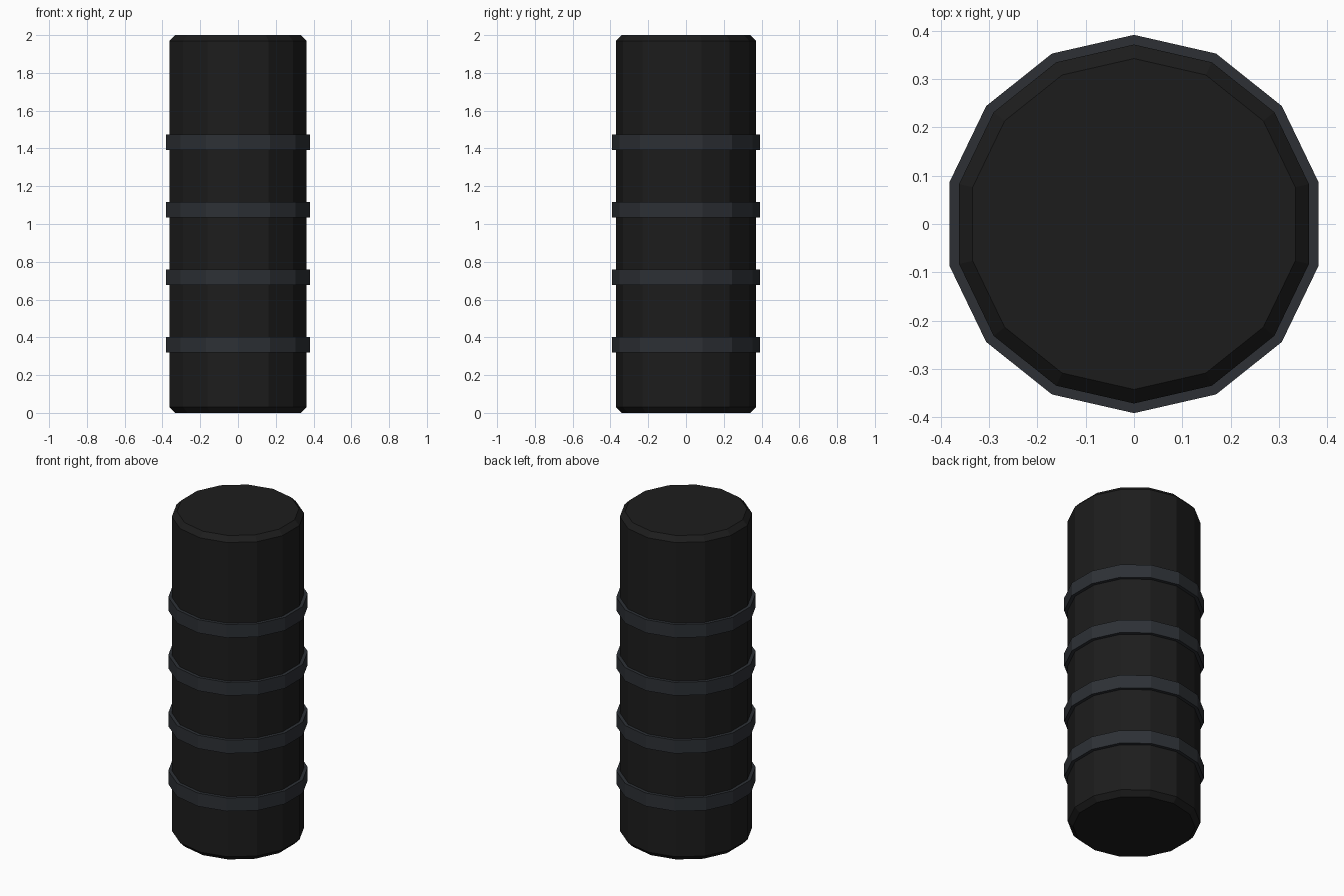
import bpy, bmesh
from math import sin, cos, tau

if "Cube" in bpy.data.objects:
    bpy.data.objects.remove(bpy.data.objects["Cube"])

SIDES = 14


def material(name, color):
    m = bpy.data.materials.new(name)
    m.diffuse_color = (*color, 1)
    m.use_nodes = True
    m.node_tree.nodes["Principled BSDF"].inputs["Base Color"].default_value = m.diffuse_color
    return m


def lathe(name, profile, mat, ring=False):
    """Spin (radius, z) points around z; ring closes the profile, otherwise ends are capped."""
    bm = bmesh.new()
    loops = [[bm.verts.new((r * sin(tau * i / SIDES), r * cos(tau * i / SIDES), z))
              for i in range(SIDES)] for r, z in profile]
    pairs = list(zip(loops, loops[1:]))
    if ring:
        pairs.append((loops[-1], loops[0]))
    else:
        bm.faces.new(loops[0])
        bm.faces.new(loops[-1])
    for a, b in pairs:
        for i in range(SIDES):
            j = (i + 1) % SIDES
            bm.faces.new((a[i], a[j], b[j], b[i]))
    bmesh.ops.recalc_face_normals(bm, faces=bm.faces)
    mesh = bpy.data.meshes.new(name)
    bm.to_mesh(mesh)
    bm.free()
    mesh.materials.append(mat)
    ob = bpy.data.objects.new(name, mesh)
    bpy.context.collection.objects.link(ob)
    return ob


black = material("black_rubber", (0.012, 0.012, 0.012))
slate = material("slate_band", (0.026, 0.03, 0.036))

# Cylindrical grip body with chamfered ends
lathe("grip_body", [(0.342, 0), (0.371, 0.03), (0.371, 1.97), (0.342, 2)], black)

# Four raised bands, evenly spaced
for n in range(4):
    z = 0.361 + n * 0.357
    h = 0.041
    lathe(f"grip_band_{n + 1}",
          [(0.355, z - h), (0.391, z - h), (0.391, z + h), (0.355, z + h)], slate, ring=True)
